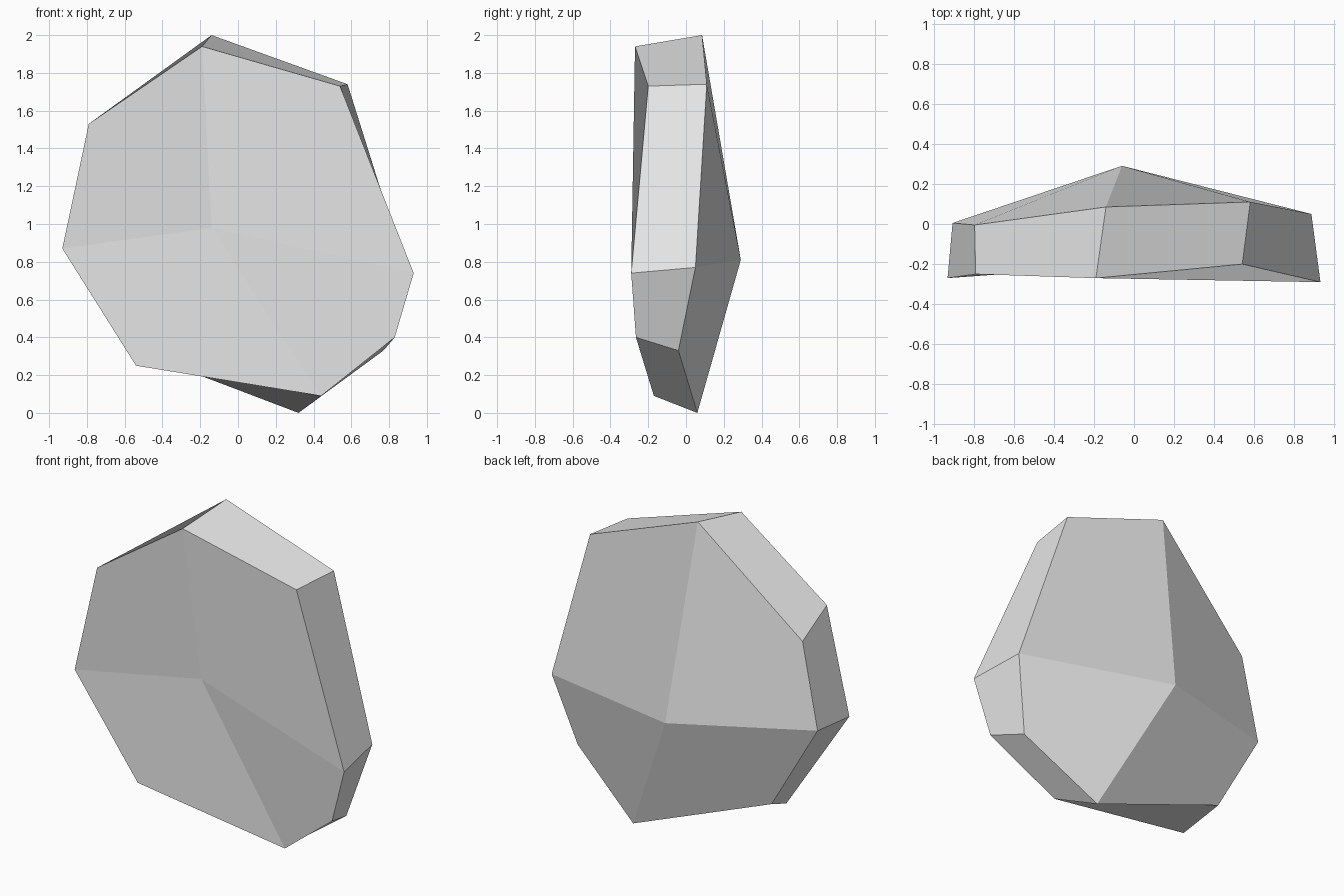
import bpy
import bmesh

cube = bpy.data.objects.get("Cube")
if cube:
    bpy.data.objects.remove(cube, do_unlink=True)

# Matching front and back rims, clockwise from the top as seen from the front
FRONT_RIM = [(-.19, -.27, 1.94), (.54, -.20, 1.73), (.93, -.29, .74), (.83, -.265, .40),
             (.44, -.17, .09), (-.54, -.21, .25), (-.93, -.27, .87), (-.79, -.25, 1.53)]
BACK_RIM = [(-.14, .085, 2.0), (.58, .11, 1.74), (.885, .05, .77), (.77, -.04, .33),
            (.32, .06, 0), (-.60, .02, .35), (-.905, .005, .88), (-.795, -.005, 1.40)]
FRONT_HUB = (-.14, -.16, .98)
BACK_HUB = (-.06, .29, .81)


def make_material(name, color):
    mat = bpy.data.materials.new(name)
    mat.use_nodes = True
    mat.diffuse_color = color
    for node in mat.node_tree.nodes:
        if node.type == 'BSDF_PRINCIPLED':
            node.inputs["Base Color"].default_value = color
            node.inputs["Roughness"].default_value = .9
    return mat


bm = bmesh.new()
front = [bm.verts.new(p) for p in FRONT_RIM]
back = [bm.verts.new(p) for p in BACK_RIM]
front_hub = bm.verts.new(FRONT_HUB)
back_hub = bm.verts.new(BACK_HUB)
count = len(front)

# Side band joining the rims
for i in range(count):
    j = (i + 1) % count
    bm.faces.new((front[i], front[j], back[j], back[i]))

# Four broad facets around each hub; the first corner sets the fold direction
for k in range(1, count, 2):
    n = (k + 1) % count
    facet = [front[k], front[k - 1], front_hub, front[n]]
    if k in (1, 5):
        facet = facet[1:] + facet[:1]
    bm.faces.new(facet)
    bm.faces.new((back[k], back[n], back_hub, back[k - 1]))

# Flat-shaded stone
mesh = bpy.data.meshes.new("flat_rock")
bm.to_mesh(mesh)
bm.free()
mesh.materials.append(make_material("pale_grey_stone", (.8, .8, .8, 1)))
rock = bpy.data.objects.new("flat_rock", mesh)
bpy.context.collection.objects.link(rock)
